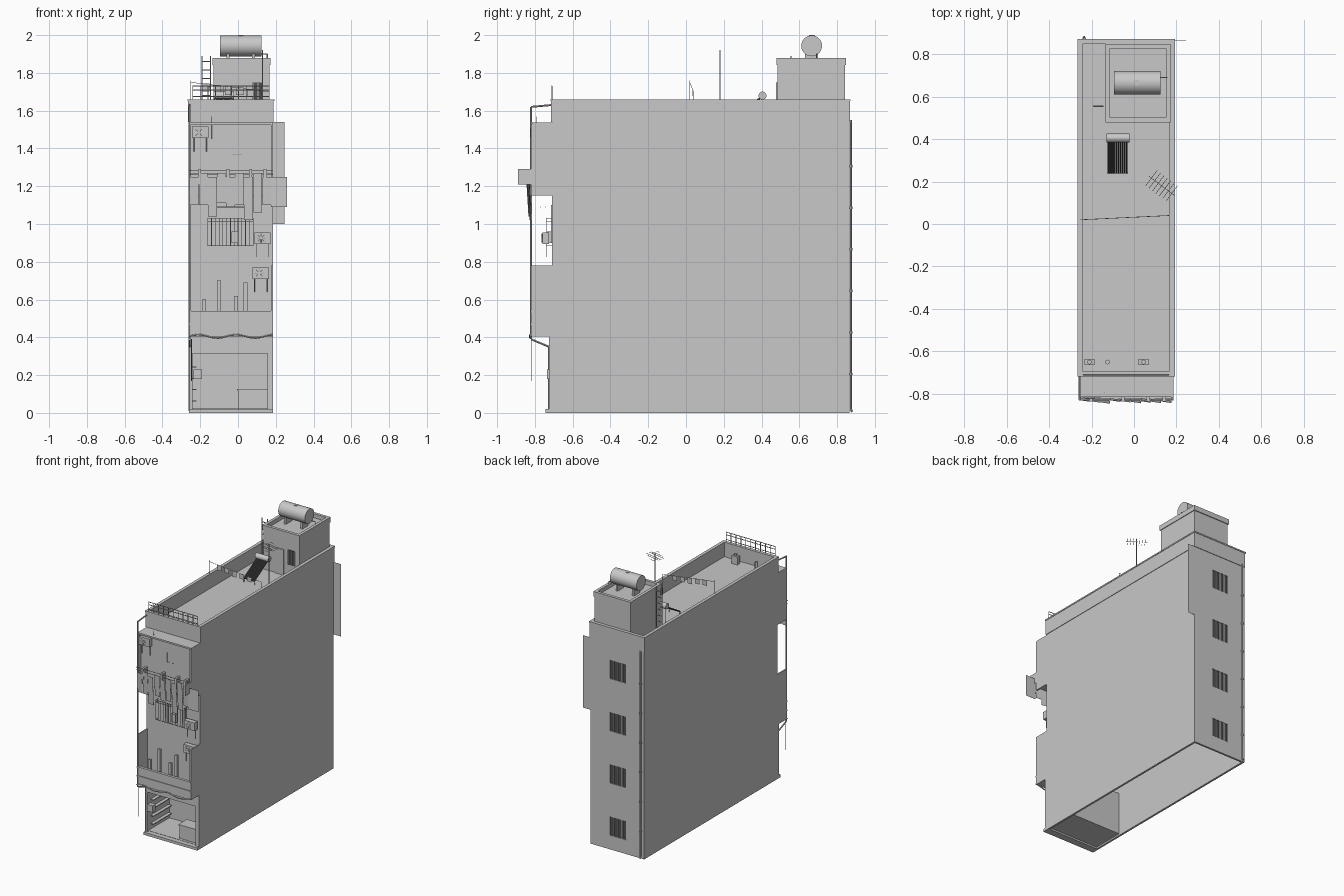
import bpy, bmesh, math, random
from mathutils import Vector

random.seed(4)
if "Cube" in bpy.data.objects:
    bpy.data.objects.remove(bpy.data.objects["Cube"])


def material(name, v):
    m = bpy.data.materials.new(name)
    m.use_nodes = True
    m.diffuse_color = (v, v, v, 1)
    m.node_tree.nodes["Principled BSDF"].inputs["Base Color"].default_value = (v, v, v, 1)
    return m


GREY = material("plain_grey", 0.58)
DARK = material("dark_glass", 0.08)

L, R, F, B = -0.26, 0.185, -0.71, 0.865   # wall planes
FRONT = -0.82                             # balcony front plane
ROOF, TOP = 1.55, 1.66


def finish(name, bm, mat=GREY, smooth=False):
    mesh = bpy.data.meshes.new(name)
    bmesh.ops.recalc_face_normals(bm, faces=bm.faces)
    bm.to_mesh(mesh)
    bm.free()
    ob = bpy.data.objects.new(name, mesh)
    bpy.context.collection.objects.link(ob)
    mesh.materials.append(mat)
    if smooth:
        bpy.ops.object.select_all(action="DESELECT")
        ob.select_set(True)
        bpy.context.view_layer.objects.active = ob
        bpy.ops.object.shade_smooth_by_angle()
    return ob


def boxes(name, *items, mat=GREY):
    """One object from boxes given as x0, x1, y0, y1, z0, z1."""
    bm = bmesh.new()
    for x0, x1, y0, y1, z0, z1 in items:
        for v in bmesh.ops.create_cube(bm, size=1)["verts"]:
            v.co = Vector(((x0 + x1) / 2 + v.co.x * (x1 - x0),
                           (y0 + y1) / 2 + v.co.y * (y1 - y0),
                           (z0 + z1) / 2 + v.co.z * (z1 - z0)))
    return finish(name, bm, mat)


def ring(x0, x1, y0, y1, z0, z1, t):
    """Four walls around a rectangle."""
    return [(x0, x0 + t, y0, y1, z0, z1), (x1 - t, x1, y0, y1, z0, z1),
            (x0 + t, x1 - t, y0, y0 + t, z0, z1), (x0 + t, x1 - t, y1 - t, y1, z0, z1)]


def rods(name, pairs, r=0.002, n=6, mat=GREY):
    """One object from round bars between pairs of points."""
    bm = bmesh.new()
    for a, b in pairs:
        a, b = Vector(a), Vector(b)
        q = Vector((0, 0, 1)).rotation_difference(b - a)
        for v in bmesh.ops.create_cone(bm, segments=n, cap_ends=True, radius1=r, radius2=r,
                                       depth=(b - a).length)["verts"]:
            v.co = q @ v.co + (a + b) / 2
    return finish(name, bm, mat, n > 6)


def path(name, pts, r):
    return rods(name, list(zip(pts, pts[1:])), r, 8)


# Main shell, open below, with a roof deck and a slightly proud parapet
T = 0.015
boxes("side_walls", (L, L + T, F, B, 0, ROOF), (R - T, R, F, B, 0, ROOF))
boxes("front_wall", (L + T, R - T, F, F + T, 0.32, ROOF))
boxes("roof_deck", (L, R, F, B, ROOF - 0.02, ROOF))
boxes("parapet", *ring(L - .004, R + .004, F - .004, B + .004, 1.54, TOP, 0.018))
boxes("parapet_coping", *ring(L - .007, R + .007, F - .007, B + .007, TOP - .01, TOP, 0.024))

# Back wall assembled around four window openings
WX0, WX1, H = -0.115, 0.03, 0.07
levels = [0.175 + 0.39 * i for i in range(4)]
wall = [(L + T, WX0, B - T, B, 0, ROOF), (WX1, R - T, B - T, B, 0, ROOF)]
edges = [0] + [e for z in levels for e in (z - H, z + H)] + [ROOF]
wall += [(WX0, WX1, B - T, B, a, b) for a, b in zip(edges[::2], edges[1::2])]
boxes("back_wall", *wall)
for z in levels:
    boxes("back_window_pane", (WX0, WX1, B - T, B - .006, z - H, z + H), mat=DARK)
    boxes("back_window_bars", *[(x - .003, x + .003, B - .006, B, z - H, z + H)
                                for x in [WX0 + .003 + .139 * k / 4 for k in range(5)]])

# Flat plate projecting past the back corner, and the back downpipe
boxes("back_side_plate", (R - .01, 0.245, B, B + .001, 1.0, 1.54))
path("back_downpipe", [(-0.235, B + .008, 1.55), (-0.235, B + .008, .02), (-0.235, B + .015, .005)], .006)
rods("back_pipe_joints", [((-0.235, B + .008, z), (-0.235, B + .008, z + .012))
                          for z in [.2 + .22 * i for i in range(6)]], .009, 8)

# Shop on the ground floor
boxes("shop_room", (L + T, R - T, F, -.45, .012, .022), (L + T, R - T, -.46, -.45, .02, .33),
      (L + T, R - T, F, -.45, .32, .33))
boxes("shop_pillars", (L, -.24, -.725, F, 0, .35), (.157, R, -.725, F, 0, .35))
boxes("shop_lintel", (L, R, -.725, F, .315, .41))
boxes("shop_step", (L, R, -.745, F + .02, 0, .02))
boxes("shop_counter", (0, .157, -.69, -.6, .022, .125), (-.005, .162, -.695, -.595, .118, .126))
boxes("shop_shelves", *[(-.245, -.22, -.68, -.47, z, z + .006) for z in (.06, .12, .18, .24)])
boxes("meter_box", (-.235, -.19, -.735, -.7, .18, .23))

# Lower balcony: flat floor, low front panel and tall side walls
boxes("balcony_floor", (L, R, FRONT, F, .405, .415))
boxes("balcony_front", (L, R, FRONT, FRONT + .012, .41, .54), (L, R, FRONT - .006, FRONT, .465, .474),
      (L, R, FRONT - .004, FRONT + .016, .532, .54))
boxes("balcony_sides", (L, L + .01, FRONT, F, .41, .78), (R - .01, R, FRONT, F, .41, .78))
for x, z in ((-.18, .6), (-.1, .7), (-.01, .62), (.04, .69)):
    boxes("balcony_post", (x - .01, x + .01, -.79, -.775, .42, z))
wave = [(L + .445 * k / 20, FRONT - .006, .405 + .009 * math.sin(k * .7)) for k in range(21)]
path("hanging_cable", wave, .004)

# Upper enclosed bay
boxes("upper_bay", (L + .01, R - .01, -.79, F, 1.15, 1.53))
boxes("upper_bay_sides", (L, L + .01, FRONT, F, 1.15, 1.53), (R - .01, R, FRONT, F, 1.15, 1.53))
boxes("upper_bay_lid", (L, R, FRONT + .005, F, 1.525, 1.537))
rods("upper_bay_wires", [((-.03, -.793, 1.44), (-.03, -.793, 1.37)), ((-.03, -.793, 1.37), (.02, -.793, 1.37)),
                         ((.1, -.793, 1.5), (.1, -.793, 1.3)), ((-.14, -.793, 1.57), (-.14, -.793, 1.45))], .0015)

# Ragged awning strips with their brackets
drops = (1.10, 1.10, 1.04, 1.11, 1.09, 1.10, 1.02, 1.06, 1.10)
for i, z in enumerate(drops):
    x = -.255 + .048 * i
    y = -.82 - .003 * (i % 3)
    vs = boxes("awning_strip", (x, x + .047, y - .001, y, z, 1.25 + .02 * (i % 2))).data.vertices
    for v in vs:
        v.co.y -= (v.co.z - z) * .06 + (v.co.x - x) * .15
boxes("awning_end", (.175, .26, -.839, -.838, 1.09, 1.25))
boxes("awning_flap", (.185, .186, -.89, FRONT, 1.21, 1.29))
rods("awning_rail", [((L, -.83, z), (R, -.83, z)) for z in (1.265, 1.285)])
boxes("awning_brackets", *[(x, x + .015, -.835, -.79, 1.21, 1.29) for x in (-.21, -.06, .06, .135)])


def air_conditioner(x, y, z):
    """Outdoor unit with a fan on its front and brackets below."""
    boxes("air_conditioner", (x - .043, x + .043, y, y + .035, z - .03, z + .03))
    c = x - .008
    rods("fan_hub", [((c, y, z), (c, y - .004, z))], .008, 12)
    rods("fan_blades", [((c, y - .002, z), (c + .024 * math.cos(a), y - .002, z + .024 * math.sin(a)))
                        for a in [k * math.tau / 8 for k in range(8)]], .002)
    rods("unit_brackets", [((x + s, y + .02, z - .03), (x + s, y + .02, z - .1)) for s in (-.033, .033)])


for spot in ((.13, -.76, .925), (.12, -.755, .74), (-.2, -.82, 1.485)):
    air_conditioner(*spot)

# Caged window between the balconies
boxes("front_window", (-.15, .07, F - .004, F, .9, 1.1))
cage = [((x, -.74, .885), (x, -.74, 1.03)) for x in [-.16 + .24 * k / 12 for k in range(13)]]
for z in (.885, 1.015, 1.03):
    cage += [((-.16, -.74, z), (.08, -.74, z)), ((-.16, -.74, z), (-.16, F, z)), ((.08, -.74, z), (.08, F, z))]
rods("window_cage", cage)
boxes("cage_box", (-.035, 0, -.735, F, .9, .96))
rods("drying_rails", [((-.12, y, 1.09), (.05, y, 1.09)) for y in (-.77, -.745, -.72)])

# Front downpipe following the balcony outline
PX = L + .004
path("front_downpipe", [(PX, F, 1.63), (PX, FRONT, 1.62), (PX, FRONT, .39), (PX, -.725, .35),
                        (PX, -.725, .01)], .005)
rods("loose_wire", [((PX + .01, FRONT, .39), (PX + .01, FRONT, .17))], .0015)

# Railing on the front parapet
rail = [((x, F, TOP), (x, F, 1.73)) for x in [-.24 + .405 * k / 10 for k in range(11)]]
rail += [((-.24, F, z), (.165, F, z)) for z in (1.675, 1.71, 1.73)]
rods("roof_railing", rail, .0025)

# Small vents on the roof deck
for x in (-.21, .045):
    boxes("roof_vent", (x - .024, x + .024, -.665, -.635, ROOF, 1.61))
    rods("vent_cap", [((x, -.65, 1.61), (x, -.65, 1.625))], .011, 12)
rods("vent_pipe", [((-.125, -.65, ROOF), (-.125, -.65, 1.61))], .011, 12)

# Clothes line
rods("clothes_line", [((-.25, .02, ROOF), (-.25, .02, 1.76)), ((.165, .04, ROOF), (.165, .04, 1.7)),
                      ((-.25, .02, 1.75), (.165, .04, 1.7))], .0015)
for k in range(5):
    x = -.19 + .06 * k
    z = 1.743 - .007 * k
    boxes("cloth", (x, x + .038, .023 + .003 * k, .024 + .003 * k, z - random.uniform(.035, .06), z))

# Solar water heater
rods("solar_tubes", [((-.12 + .0095 * k, .24, 1.575), (-.12 + .0095 * k, .4, 1.67)) for k in range(10)],
     .0045, 6, DARK)
rods("solar_tank", [((-.13, .405, 1.68), (-.022, .405, 1.68))], .021, 20)
rods("solar_legs", [((x, y, ROOF), (x, y, z)) for x in (-.12, -.03) for y, z in ((.41, 1.67), (.24, 1.575))], .003)

# Antenna
AX, AY = .13, .18
rods("antenna_mast", [((AX, AY, ROOF), (AX, AY, 1.92))], .003)
arms = [((AX - .06, AY + .045, 1.9), (AX + .06, AY - .045, 1.9))]
for k in range(-3, 4):
    cx, cy = AX + .016 * k, AY - .012 * k
    arms.append(((cx - .027, cy - .036, 1.9), (cx + .027, cy + .036, 1.9)))
rods("antenna_arms", arms, .0012)

# Stair house with cornice, door, window and ladder
SX0, SX1, SY0, SY1 = -.13, .167, .485, .842
boxes("stair_house", (SX0, SX1, SY0, SY1, ROOF, 1.85))
boxes("stair_house_cornice", *ring(SX0 - .005, SX1 + .005, SY0 - .006, SY1 + .006, 1.842, 1.88, .022))
boxes("stair_door", (-.03, .04, SY0 - .006, SY0, ROOF, 1.74))
boxes("stair_window", (.08, .13, SY0 - .004, SY0, 1.64, 1.75), mat=DARK)
boxes("stair_window_bars", *[(x - .003, x + .003, SY0 - .008, SY0, 1.64, 1.75) for x in (.08, .105, .13)])
rods("ladder", [((x, .555, ROOF), (x, .555, 1.89)) for x in (-.19, -.145)]
     + [((-.19, .555, z), (-.145, .555, z)) for z in [1.59 + .045 * k for k in range(7)]], .003)

# Water tank on its stand
rods("water_tank", [((-.095, .665, 1.943), (.125, .665, 1.943))], .055, 32)
rods("tank_hatch", [((.015, .665, 1.99), (.015, .665, 2.0))], .014, 16)
boxes("tank_stand", *[(x, x + .015, .63, .7, 1.85, 1.9) for x in (-.06, .075)])
rods("tank_outlet", [((.125, .69, 1.9), (.155, .69, 1.9)), ((.155, .69, 1.9), (.155, .69, 1.85))], .003)
